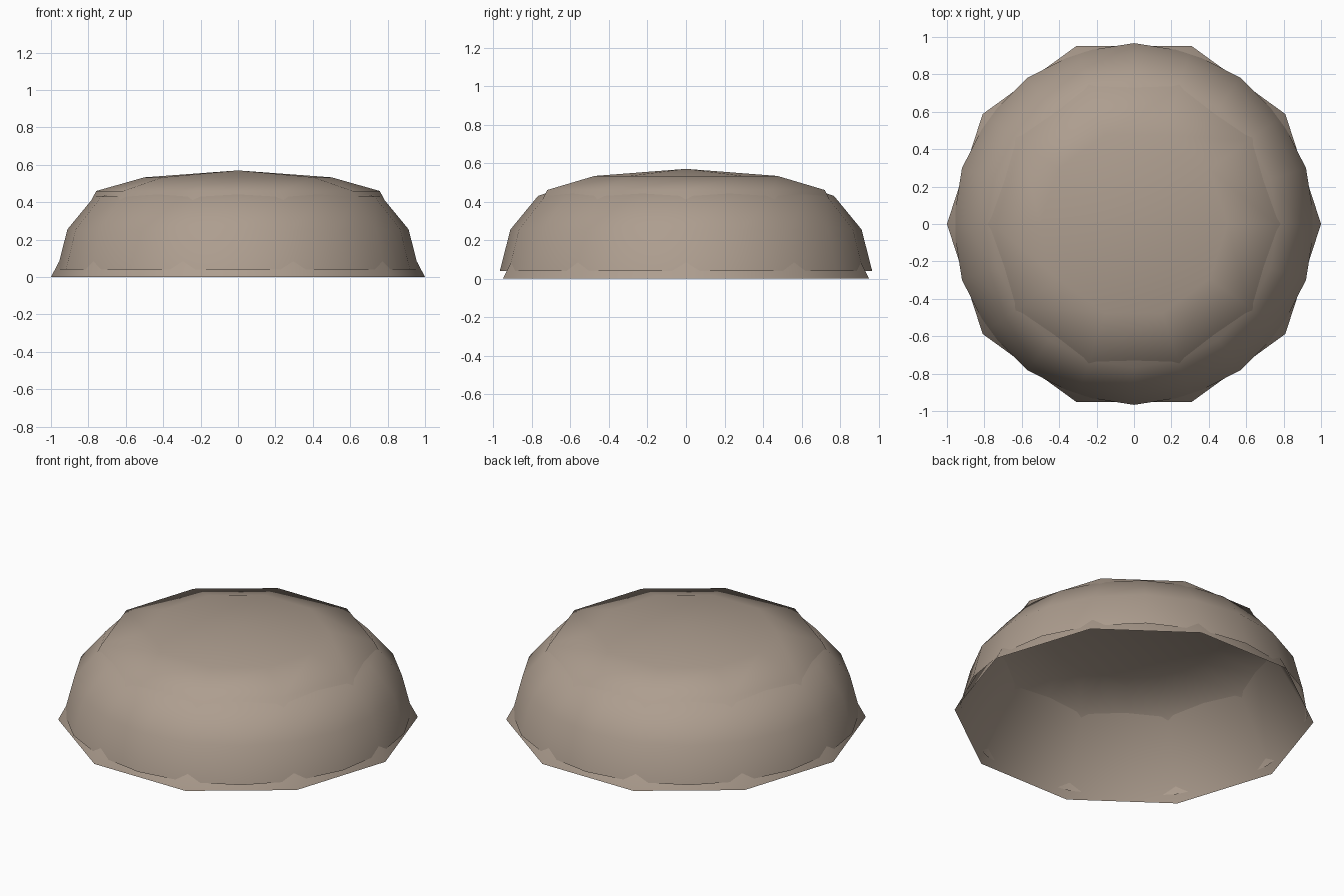
import bpy
import bmesh
import math

if "Cube" in bpy.data.objects:
    bpy.data.objects.remove(bpy.data.objects["Cube"])

stone = bpy.data.materials.new("warm_grey_brown")
stone.diffuse_color = (0.42, 0.34, 0.275, 1.0)
stone.use_nodes = True
stone.node_tree.nodes["Principled BSDF"].inputs["Base Color"].default_value = stone.diffuse_color


def lathe(name, profile, sides, apex):
    """Sweep (radius, height) rings around z, open below and closed by an apex."""
    bm = bmesh.new()
    rings = []
    for r, z in profile:
        rings.append([bm.verts.new((r * math.cos(2 * math.pi * i / sides),
                                    r * math.sin(2 * math.pi * i / sides), z))
                      for i in range(sides)])
    for a, b in zip(rings, rings[1:]):
        for i in range(sides):
            j = (i + 1) % sides
            bm.faces.new((a[i], a[j], b[j], b[i]))
    top = bm.verts.new((0, 0, apex))
    for i in range(sides):
        bm.faces.new((rings[-1][i], rings[-1][(i + 1) % sides], top))
    for f in bm.faces:
        f.smooth = True
    mesh = bpy.data.meshes.new(name)
    bm.to_mesh(mesh)
    bm.free()
    mesh.materials.append(stone)
    obj = bpy.data.objects.new(name, mesh)
    bpy.context.collection.objects.link(obj)
    return obj


# Ten-sided tapered body with a shallow cap on top
lathe("tapered_body_and_cap", [(1.0, 0.0), (0.758, 0.46), (0.5, 0.533)], 10, 0.57)

# Twenty-sided rounded shell wrapped around the body, its crown tucked under the cap
lathe("rounded_shell", [(0.967, 0.04), (0.912, 0.255), (0.768, 0.43), (0.48, 0.52)], 20, 0.55)
